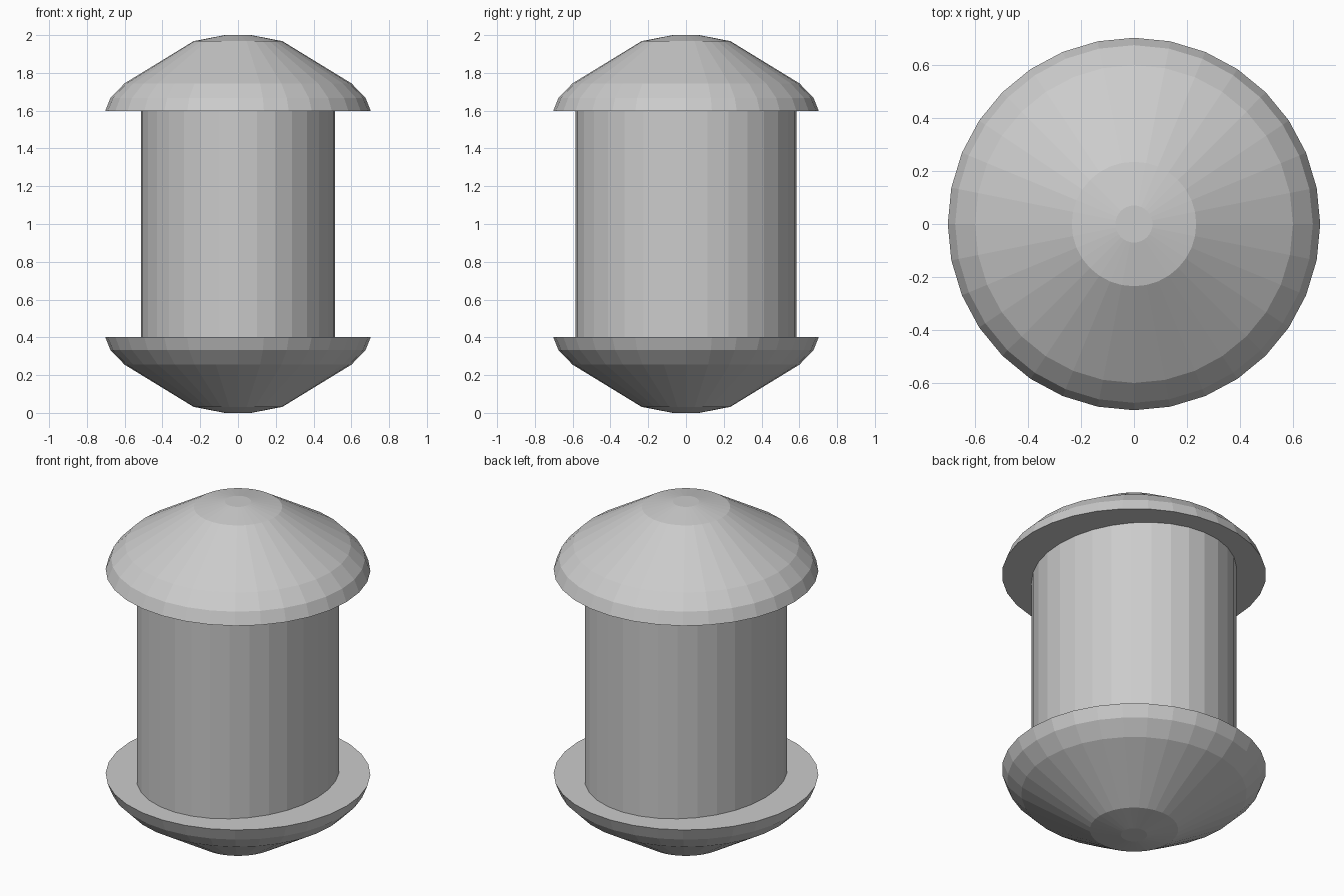
import bpy
import bmesh
from math import cos, sin, tau

cube = bpy.data.objects.get("Cube")
if cube:
    bpy.data.objects.remove(cube)

SIDES = 32

# One plain grey material
grey = bpy.data.materials.new("plain_grey")
grey.use_nodes = True
colour = (0.6, 0.6, 0.6, 1)
grey.diffuse_color = colour
grey.node_tree.nodes["Principled BSDF"].inputs["Base Color"].default_value = colour


def lathe(name, profile, flatten=1.0):
    """Stack rings of (radius, height), closed by flat ends; flatten squeezes x."""
    bm = bmesh.new()
    rings = []
    for r, z in profile:
        rings.append([bm.verts.new((r * flatten * cos(tau * i / SIDES),
                                    r * sin(tau * i / SIDES), z))
                      for i in range(SIDES)])
    for low, high in zip(rings, rings[1:]):
        for i in range(SIDES):
            j = (i + 1) % SIDES
            bm.faces.new((low[i], low[j], high[j], high[i]))
    bm.faces.new(rings[0])
    bm.faces.new(rings[-1])
    bmesh.ops.recalc_face_normals(bm, faces=bm.faces)
    mesh = bpy.data.meshes.new(name)
    bm.to_mesh(mesh)
    bm.free()
    mesh.materials.append(grey)
    obj = bpy.data.objects.new(name, mesh)
    bpy.context.collection.objects.link(obj)
    return obj


# Domed cap: rim, shoulder, cone and shallow crown
cap = [(0.703, 1.598), (0.675, 1.668), (0.6, 1.745),
       (0.235, 1.968), (0.07, 2.0)]
lathe("top_cap", cap)

# The base is the cap turned upside down
lathe("bottom_cap", [(r, 2 - z) for r, z in cap])

# Slightly oval column between the caps
lathe("column", [(0.585, 0.4), (0.585, 1.6)], flatten=0.88)
